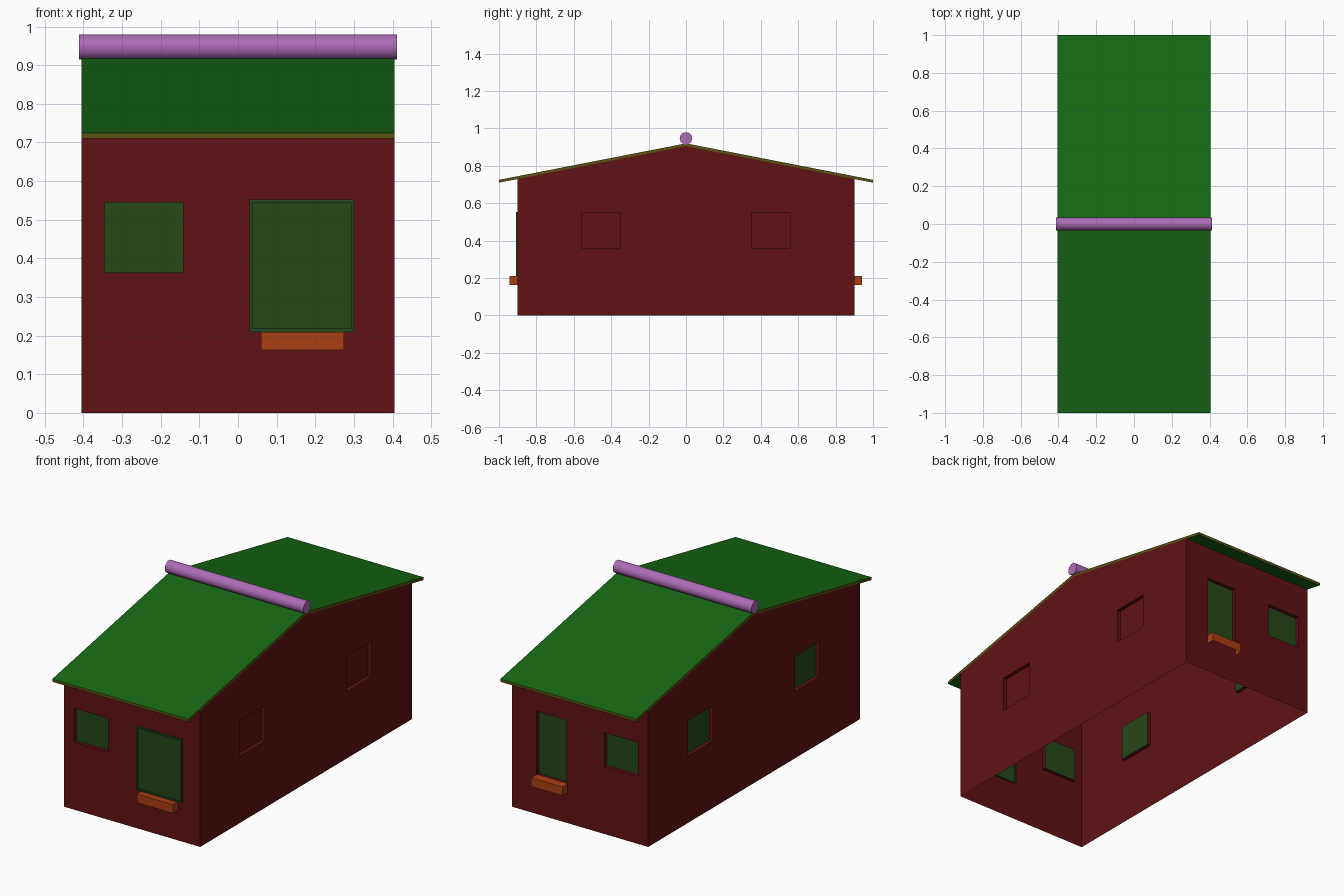
import bpy, bmesh, math
from mathutils import Matrix, Vector

if "Cube" in bpy.data.objects:
    bpy.data.objects.remove(bpy.data.objects["Cube"])

HX, HY = 0.405, 0.90            # half width and half depth of the walls
EAVE, APEX = 0.73, 0.905        # wall heights
RECESS = 0.02


def material(name, rgb):
    m = bpy.data.materials.new(name)
    m.diffuse_color = (*rgb, 1)
    m.use_nodes = True
    m.node_tree.nodes["Principled BSDF"].inputs["Base Color"].default_value = m.diffuse_color
    return m


RED = material("wall_red", (0.12, 0.006, 0.007))
GREEN = material("roof_green", (0.008, 0.14, 0.007))
OLIVE = material("roof_edge_olive", (0.10, 0.085, 0.006))
ORANGE = material("ledge_orange", (0.40, 0.05, 0.006))
PURPLE = material("ridge_purple", (0.42, 0.15, 0.47))
PANE = material("pane_green", (0.018, 0.065, 0.008))
FRAME = material("frame_green", (0.018, 0.065, 0.016))


def finish(name, bm, mats):
    mesh = bpy.data.meshes.new(name)
    bmesh.ops.remove_doubles(bm, verts=bm.verts, dist=1e-5)
    bm.to_mesh(mesh)
    bm.free()
    for m in mats:
        mesh.materials.append(m)
    ob = bpy.data.objects.new(name, mesh)
    bpy.context.collection.objects.link(ob)
    return ob


def add_face(bm, pts, mat=0):
    f = bm.faces.new([bm.verts.new(p) for p in pts])
    f.material_index = mat
    return f


def placer(angle, dist):
    """Maps wall coordinates (along, up, inward) to the model."""
    rot = Matrix.Rotation(math.radians(angle), 3, 'Z')
    return lambda u, v, d=0: rot @ Vector((u, d - dist, v))


def wall(name, place, half, holes, gable=False):
    us = sorted({-half, half, *[h[0] for h in holes], *[h[1] for h in holes]})
    vs = sorted({0, EAVE, *[h[2] for h in holes], *[h[3] for h in holes]})
    bm = bmesh.new()
    for a, b in zip(us, us[1:]):
        for c, d in zip(vs, vs[1:]):
            u, v = (a + b) / 2, (c + d) / 2
            if not any(h[0] < u < h[1] and h[2] < v < h[3] for h in holes):
                add_face(bm, [place(a, c), place(b, c), place(b, d), place(a, d)])
    if gable:
        add_face(bm, [place(-half, EAVE), place(half, EAVE), place(0, APEX)])
    finish(name, bm, [RED])


def opening(name, place, rect, rings, mats):
    """Steps a rectangle through (inset, depth) rings and closes it with a pane."""
    a, b, c, d = rect
    loops = [[place(u, v, depth) for u, v in
              ((a + i, c + i), (b - i, c + i), (b - i, d - i), (a + i, d - i))]
             for i, depth in rings]
    bm = bmesh.new()
    for p, q in zip(loops, loops[1:]):
        for k in range(4):
            n = (k + 1) % 4
            add_face(bm, [p[k], p[n], q[n], q[k]])
    add_face(bm, loops[-1], 1)
    finish(name, bm, mats)


def ledge(name, place, a, b, depth):
    # hollow shelf: open below and against the wall
    lo, hi = 0.163, 0.21
    bm = bmesh.new()
    add_face(bm, [place(a, lo, -depth), place(b, lo, -depth), place(b, hi, -depth), place(a, hi, -depth)])
    add_face(bm, [place(a, hi, -depth), place(b, hi, -depth), place(b, hi), place(a, hi)])
    add_face(bm, [place(b, lo, -depth), place(b, lo), place(b, hi), place(b, hi, -depth)])
    add_face(bm, [place(a, lo), place(a, lo, -depth), place(a, hi, -depth), place(a, hi)])
    finish(name, bm, [ORANGE])


front, right = placer(0, HY), placer(90, HX)
back, left = placer(180, HY), placer(270, HX)
recessed = [(0, 0), (0, RECESS)]
raised = [(0, 0), (0, -0.01), (0.008, -0.01), (0.008, -0.004)]

# Front: small window and large framed window with ledge
win_f, big_f = (-0.345, -0.143, 0.363, 0.545), (0.03, 0.30, 0.21, 0.552)
wall("front_wall", front, HX, [win_f, big_f])
opening("front_window", front, win_f, recessed, [RED, PANE])
opening("front_large_window", front, big_f, raised, [FRAME, PANE])
ledge("front_ledge", front, 0.06, 0.275, 0.045)

# Back: small window and tall recessed window with ledge
win_b, tall_b = (0.145, 0.345, 0.363, 0.545), (-0.26, -0.08, 0.21, 0.552)
wall("back_wall", back, HX, [win_b, tall_b])
opening("back_window", back, win_b, recessed, [RED, PANE])
opening("back_tall_window", back, tall_b, recessed, [RED, PANE])
ledge("back_ledge", back, -0.262, -0.075, 0.042)

# Gable sides: two windows each, blind on the right side
side = [(-0.56, -0.35, 0.36, 0.55), (0.35, 0.555, 0.36, 0.55)]
for label, place, pane in (("right", right, RED), ("left", left, PANE)):
    wall(label + "_wall", place, HY, side, gable=True)
    for i, rect in enumerate(side):
        opening(f"{label}_window_{i + 1}", place, rect, recessed, [RED, pane])

# Roof: one pitched slab mirrored over the ridge
prof = [(-1, 0.71), (0, APEX), (0, 0.92), (-1, 0.725)]
bm = bmesh.new()
cap = add_face(bm, [(-HX, y, z) for y, z in prof], 1)
ext = bmesh.ops.extrude_face_region(bm, geom=[cap], use_keep_orig=True)
bmesh.ops.translate(bm, vec=(2 * HX, 0, 0), verts=[g for g in ext["geom"] if isinstance(g, bmesh.types.BMVert)])
bmesh.ops.recalc_face_normals(bm, faces=bm.faces)
for f in bm.faces:
    f.material_index = 0 if abs(f.normal.z) > 0.5 else 1
bmesh.ops.delete(bm, geom=[f for f in bm.faces if f.normal.y > 0.9], context='FACES_ONLY')
roof = finish("roof", bm, [GREEN, OLIVE])
mod = roof.modifiers.new("mirror", 'MIRROR')
mod.use_axis = (False, True, False)

# Ridge pole
bpy.ops.mesh.primitive_cylinder_add(vertices=10, radius=0.034, depth=0.824,
                                    location=(0, 0, 0.947), rotation=(0, math.pi / 2, math.pi))
pole = bpy.context.object
pole.name = "ridge_pole"
pole.data.transform(Matrix.Rotation(math.radians(0), 4, 'Z'))
pole.data.materials.append(PURPLE)
bpy.ops.object.shade_smooth_by_angle(angle=math.radians(40))
